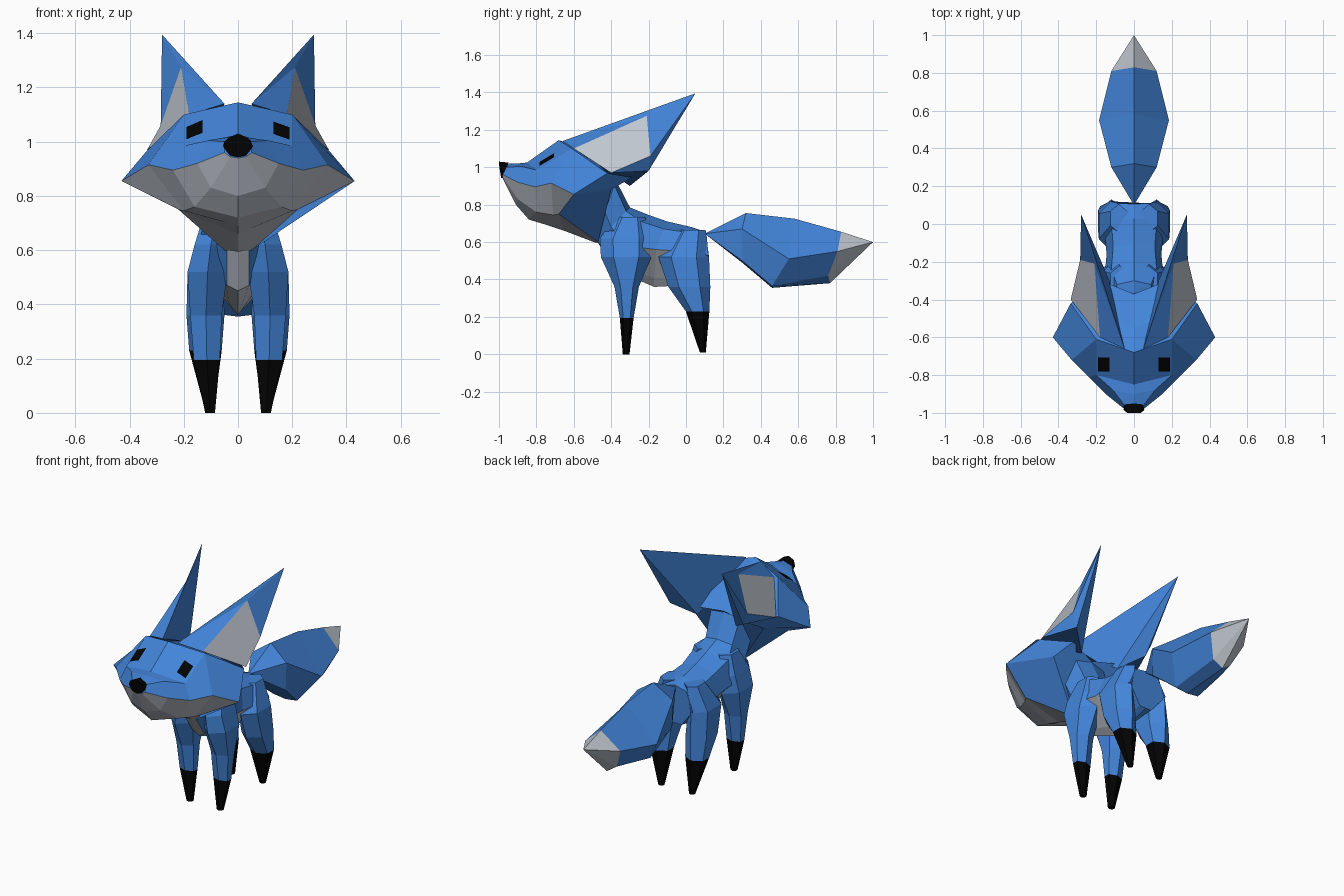
import bpy, bmesh, math
from mathutils import Vector
from mathutils.bvhtree import BVHTree

if "Cube" in bpy.data.objects:
    bpy.data.objects.remove(bpy.data.objects["Cube"])


def material(name, rgb):
    m = bpy.data.materials.new(name)
    m.diffuse_color = (*rgb, 1)
    m.use_nodes = True
    m.node_tree.nodes["Principled BSDF"].inputs["Base Color"].default_value = m.diffuse_color
    return m


MATS = [material("blue fur", (0.056, 0.235, 0.70)),
        material("pale fur", (0.52, 0.56, 0.62)),
        material("black", (0.001, 0.001, 0.001))]
BLUE, PALE, BLACK = 0, 1, 2


def finish(name, bm):
    bmesh.ops.remove_doubles(bm, verts=bm.verts, dist=0.0005)
    bmesh.ops.recalc_face_normals(bm, faces=bm.faces)
    me = bpy.data.meshes.new(name)
    bm.to_mesh(me)
    bm.free()
    for m in MATS:
        me.materials.append(m)
    ob = bpy.data.objects.new(name, me)
    bpy.context.collection.objects.link(ob)
    return ob


def loft(name, rings, rule, start=None, end=None):
    """Skin closed rings; rule(band, segment) gives the colour.
    The ends close to a point where start or end is given, else with a cap."""
    bm = bmesh.new()
    vs = [[bm.verts.new(p) for p in r] for r in rings]
    n, last = len(vs[0]), len(vs) - 1
    for i in range(last):
        for j in range(n):
            k = (j + 1) % n
            f = bm.faces.new((vs[i][j], vs[i][k], vs[i + 1][k], vs[i + 1][j]))
            f.material_index = rule(i, j)
    for ring, point, band in ((vs[0], start, 0), (vs[-1], end, last)):
        if point:
            apex = bm.verts.new(point)
            for j in range(n):
                f = bm.faces.new((apex, ring[j], ring[(j + 1) % n]))
                f.material_index = rule(band, j)
        else:
            bm.faces.new(ring).material_index = rule(min(band, last - 1), 0)
    return finish(name, bm)


def half_loft(name, halves, rule, **ends):
    """Loft of half sections (top to bottom), mirrored across x = 0."""
    n = len(halves[0])
    rings = [h + [(-x, y, z) for x, y, z in h[-2:0:-1]] for h in halves]
    return loft(name, rings, lambda i, j: rule(i, min(j, 2 * n - 3 - j)), **ends)


# Head: crown, brow, cheek line, jaw, chin; pale below the cheek line
head = half_loft("head", [
    [(0, -.95, 1.02), (.05, -.96, 1.0), (.05, -.98, .96), (.03, -.98, .945), (0, -.98, .94)],
    [(0, -.90, 1.02), (.11, -.88, 1.005), (.15, -.90, .92), (.10, -.90, .83), (0, -.91, .80)],
    [(0, -.85, 1.025), (.20, -.80, .985), (.24, -.81, .895), (.16, -.80, .76), (0, -.84, .72)],
    [(0, -.68, 1.145), (.20, -.61, 1.10), (.33, -.72, .915), (.20, -.71, .745), (0, -.74, .69)],
    [(0, -.55, 1.10), (.335, -.42, .968), (.43, -.60, .855), (.22, -.68, .75), (0, -.65, .66)],
    [(0, -.37, .93), (.20, -.29, .945), (.25, -.40, .88), (.05, -.47, .60), (0, -.48, .595)],
], lambda i, j: PALE if j == 3 or (j == 2 and i < 4) else BLUE)

# Nose
half_loft("nose", [
    [(0, -1.0, 1.03), (.035, -1.0, 1.015), (.055, -.985, .985), (.03, -.99, .952), (0, -.988, .942)],
    [(0, -.95, 1.025), (.05, -.955, 1.0), (.05, -.97, .975), (.03, -.98, .95), (0, -.98, .942)],
], lambda i, j: BLACK)

# Neck and body: pale underside
half_loft("body", [
    [(0, -.38, .94), (.10, -.39, .92), (.14, -.46, .82), (.05, -.55, .66), (0, -.56, .65)],
    [(0, -.30, .785), (.09, -.32, .765), (.13, -.40, .68), (.04, -.47, .60), (0, -.47, .595)],
    [(0, -.20, .745), (.12, -.24, .71), (.16, -.32, .58), (.04, -.38, .47), (0, -.38, .45)],
    [(0, -.10, .71), (.11, -.12, .67), (.145, -.16, .56), (.035, -.17, .41), (0, -.17, .36)],
    [(0, .03, .68), (.12, .02, .65), (.16, .0, .55), (.035, -.08, .40), (0, -.08, .365)],
    [(0, .105, .655), (.08, .11, .64), (.13, .12, .53), (.04, .10, .42), (0, .10, .42)],
], lambda i, j: PALE if j == 3 and i < 4 or j == 2 and i in (2, 3) else BLUE)

# Tail with pale tip
half_loft("tail", [
    [(0, .32, .755), (.12, .30, .67), (.115, .30, .50), (0, .30, .49)],
    [(0, .58, .725), (.185, .55, .51), (.08, .46, .365), (0, .46, .355)],
    [(0, .83, .655), (.12, .81, .55), (.06, .76, .42), (0, .77, .38)],
], lambda i, j: PALE if i == 2 else BLUE, start=(0, .10, .645), end=(0, 1.0, .60))


# Legs: six-sided rings (centre x, centre y, half width, half depth, z), black feet
def leg(name, side, sections):
    rings = []
    for cx, cy, rx, ry, z in sections:
        rings.append([(side * (cx + rx / .866 * math.sin(k * math.pi / 3)),
                       cy + ry * math.cos(k * math.pi / 3), z) for k in range(6)])
    loft(name, rings, lambda i, j: BLACK if i == 0 else BLUE)


FRONT = [(.103, -.32, .018, .018, 0), (.115, -.317, .048, .037, .195),
         (.118, -.317, .058, .065, .36), (.112, -.32, .074, .135, .52),
         (.10, -.32, .06, .14, .62), (.075, -.30, .05, .08, .735)]
HIND = [(.105, .09, .016, .016, .01), (.12, .062, .06, .063, .23),
        (.12, .018, .07, .112, .36), (.12, -.012, .066, .135, .52), (.08, .03, .045, .075, .665)]

# Ears: tip, inner front, four panel corners, back base
EAR = [(.28, .05, 1.395), (.05, -.66, 1.14), (.18, -.60, 1.10), (.21, -.21, 1.275),
       (.285, -.19, 1.06), (.335, -.40, .97), (.25, -.20, .98), (.13, -.30, .90)]
EAR_FACES = [(2, 5, 4, 3), (0, 1, 3), (1, 2, 3), (0, 3, 4), (0, 4, 6),
             (4, 5, 6), (0, 6, 7), (0, 7, 1), (5, 2, 1, 7, 6)]


def ear(name, side):
    bm = bmesh.new()
    vs = [bm.verts.new((side * x, y, z)) for x, y, z in EAR]
    for i, f in enumerate(EAR_FACES):
        bm.faces.new([vs[k] for k in f]).material_index = PALE if i == 0 else BLUE
    finish(name, bm)


# Eyes: small plates laid on the brow
bpy.context.view_layer.update()
tree = BVHTree.FromObject(head, bpy.context.evaluated_depsgraph_get())


def eye(name, side):
    bm = bmesh.new()
    g = []
    for i in range(4):
        for j in range(4):
            x, y = side * (.13 + .02 * i), -.778 + .025 * j
            hit = tree.ray_cast(Vector((x, y, 2)), Vector((0, 0, -1)))[0]
            g.append(bm.verts.new(hit + Vector((0, -.004, .006))))
    for i in range(3):
        for j in range(3):
            k = i * 4 + j
            f = bm.faces.new((g[k], g[k + 4], g[k + 5], g[k + 1]))
            f.material_index = BLACK
    ob = finish(name, bm)
    if ob.data.polygons[0].normal.z < 0:
        ob.data.flip_normals()


for side, label in ((1, "right"), (-1, "left")):
    leg("front_leg_" + label, side, FRONT)
    leg("hind_leg_" + label, side, HIND)
    ear("ear_" + label, side)
    eye("eye_" + label, side)
